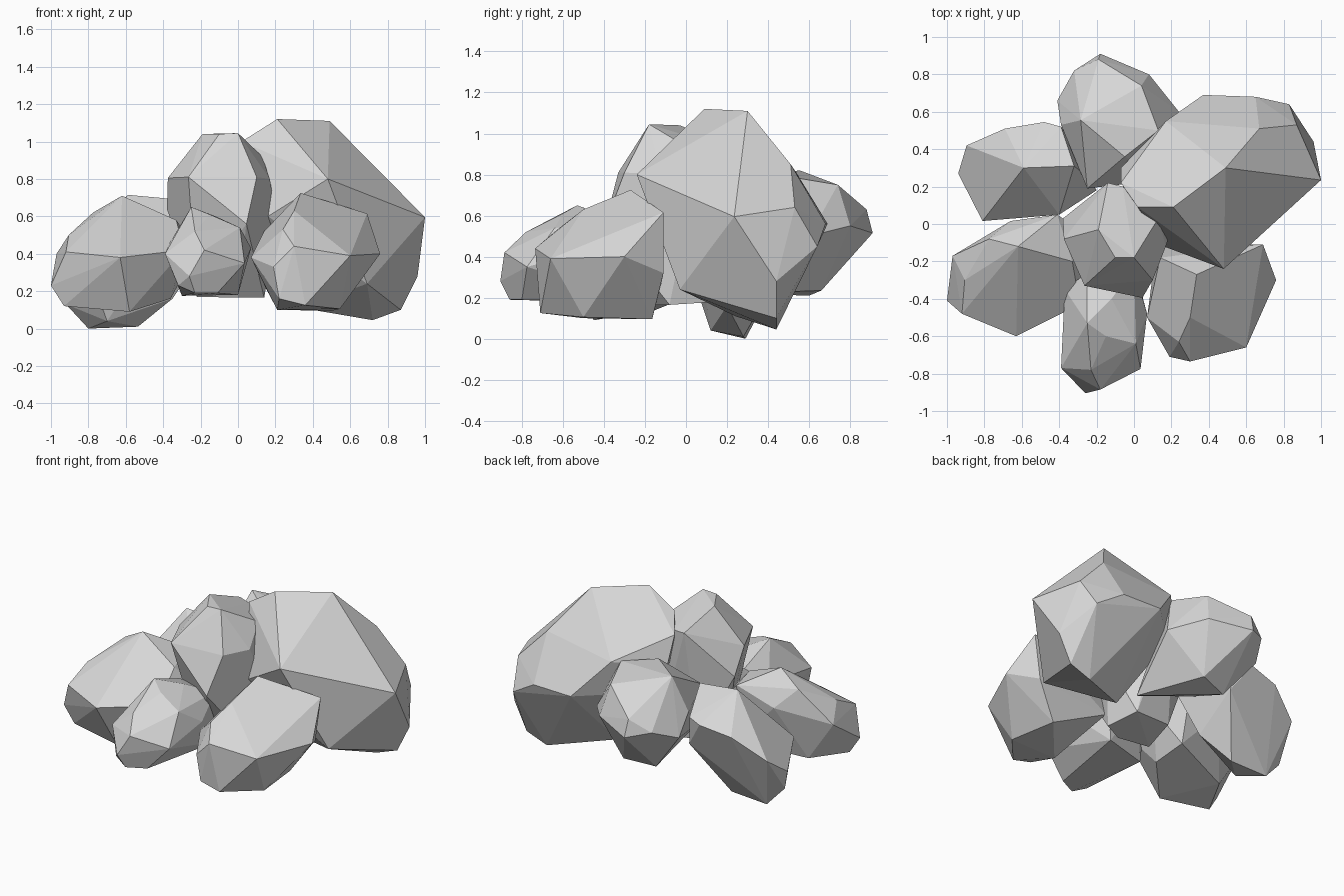
import bpy, bmesh

stone = bpy.data.materials.new("grey stone")
stone.diffuse_color = (0.68, 0.68, 0.68, 1)


def rock(name, crown, waist, base):
    """Chiselled boulder: hull around the corners of three cross-sections."""
    bm = bmesh.new()
    for p in crown + waist + base:
        bm.verts.new(p)
    res = bmesh.ops.convex_hull(bm, input=bm.verts)
    loose = {g for g in res["geom_interior"] + res["geom_unused"]
             if isinstance(g, bmesh.types.BMVert)}
    bmesh.ops.delete(bm, geom=list(loose), context="VERTS")
    # merge nearly flat triangles into larger facets
    bmesh.ops.dissolve_limit(bm, angle_limit=0.06, verts=bm.verts, edges=bm.edges)
    bmesh.ops.recalc_face_normals(bm, faces=bm.faces)
    mesh = bpy.data.meshes.new(name)
    bm.to_mesh(mesh)
    bm.free()
    mesh.materials.append(stone)
    bpy.context.collection.objects.link(bpy.data.objects.new(name, mesh))


# Largest boulder, back right
rock("large_boulder",
     [(.49, .30, 1.11), (.21, .09, 1.12), (.48, -.24, .80), (.67, .51, .85),
      (.02, .09, 1.0), (-.07, .22, .91), (-.07, .30, .73), (.17, .55, .79)],
     [(1, .235, .595), (.87, .53, .64), (.65, .68, .56), (.37, .69, .56),
      (.83, .64, .45), (.16, -.12, .60), (.08, .40, .55)],
     [(.96, .44, .28), (.87, .44, .10), (.72, .44, .045), (.69, -.03, .24),
      (.34, .24, .11)])

# Tall central rock
rock("centre_rock",
     [(-.19, -.03, 1.04), (-.10, -.18, 1.04), (0, -.18, 1.045),
      (-.14, .22, .94), (-.06, .20, .93), (.13, .03, .92)],
     [(-.265, -.33, .81), (.10, -.30, .81), (.045, -.395, .56),
      (-.375, -.08, .805), (-.38, .03, .64), (.17, -.12, .80), (.21, 0, .56)],
     [(-.22, -.12, .17), (0, -.15, .165), (.14, -.08, .165),
      (.10, .15, .18), (-.17, .12, .20)])

# Back rock
rock("back_rock",
     [(-.285, .555, .82), (.04, .74, .75), (-.19, .88, .63), (.13, .50, .79),
      (-.05, .36, .80)],
     [(-.18, .91, .515), (.08, .80, .55), (.24, .60, .50), (-.32, .82, .55),
      (-.41, .66, .48), (-.39, .53, .60), (-.25, .19, .62)],
     [(0, .66, .235), (-.20, .60, .21), (-.25, .25, .37), (.18, .24, .22)])

# Back left rock
rock("back_left_rock",
     [(-.59, .30, .715), (-.32, .31, .69), (-.39, .52, .56), (-.69, .51, .50)],
     [(-.895, .42, .36), (-.48, .545, .54), (-.25, .25, .52), (-.20, .18, .38),
      (-.40, .05, .48), (-.81, .016, .35), (-.94, .27, .25), (-.36, .48, .36)],
     [(-.80, .29, 0), (-.535, .28, .01), (-.70, .12, .04),
      (-.35, .20, .16), (-.92, .27, .13)])

# Front left rock
rock("front_left_rock",
     [(-.62, -.12, .71), (-.775, -.08, .62), (-.33, -.20, .58), (-.41, .05, .60)],
     [(-.97, -.17, .40), (-.905, -.30, .50), (-.92, -.48, .41), (-1, -.41, .23),
      (-.63, -.60, .38), (-.29, -.43, .42), (-.66, .016, .50), (-.22, -.08, .42)],
     [(-.93, -.40, .12), (-.58, -.45, .09), (-.36, -.22, .16),
      (-.80, -.15, .14), (-.38, 0, .20)])

# Front centre rock, the smallest
rock("front_rock",
     [(-.25, -.53, .65), (-.15, -.60, .61), (-.23, -.78, .52), (.01, -.64, .54),
      (-.12, -.40, .60), (0, -.24, .52), (-.25, -.26, .55)],
     [(-.39, -.77, .40), (-.26, -.905, .28), (-.18, -.885, .42),
      (.035, -.775, .35), (.07, -.48, .43), (-.37, -.35, .45)],
     [(-.32, -.83, .23), (-.23, -.86, .19), (-.11, -.80, .19),
      (-.30, -.30, .175), (0, -.22, .18)])

# Front right rock
rock("front_right_rock",
     [(.335, -.27, .725), (.69, -.11, .615), (.30, -.50, .63), (.24, -.63, .53)],
     [(.76, -.30, .40), (.60, -.66, .39), (.30, -.735, .44), (.19, -.71, .33),
      (.07, -.50, .38), (.14, -.18, .52)],
     [(.22, -.71, .16), (.36, -.71, .125), (.21, -.50, .10), (.545, -.50, .105),
      (.50, -.165, .095), (.12, -.12, .27), (.65, -.11, .32)])
